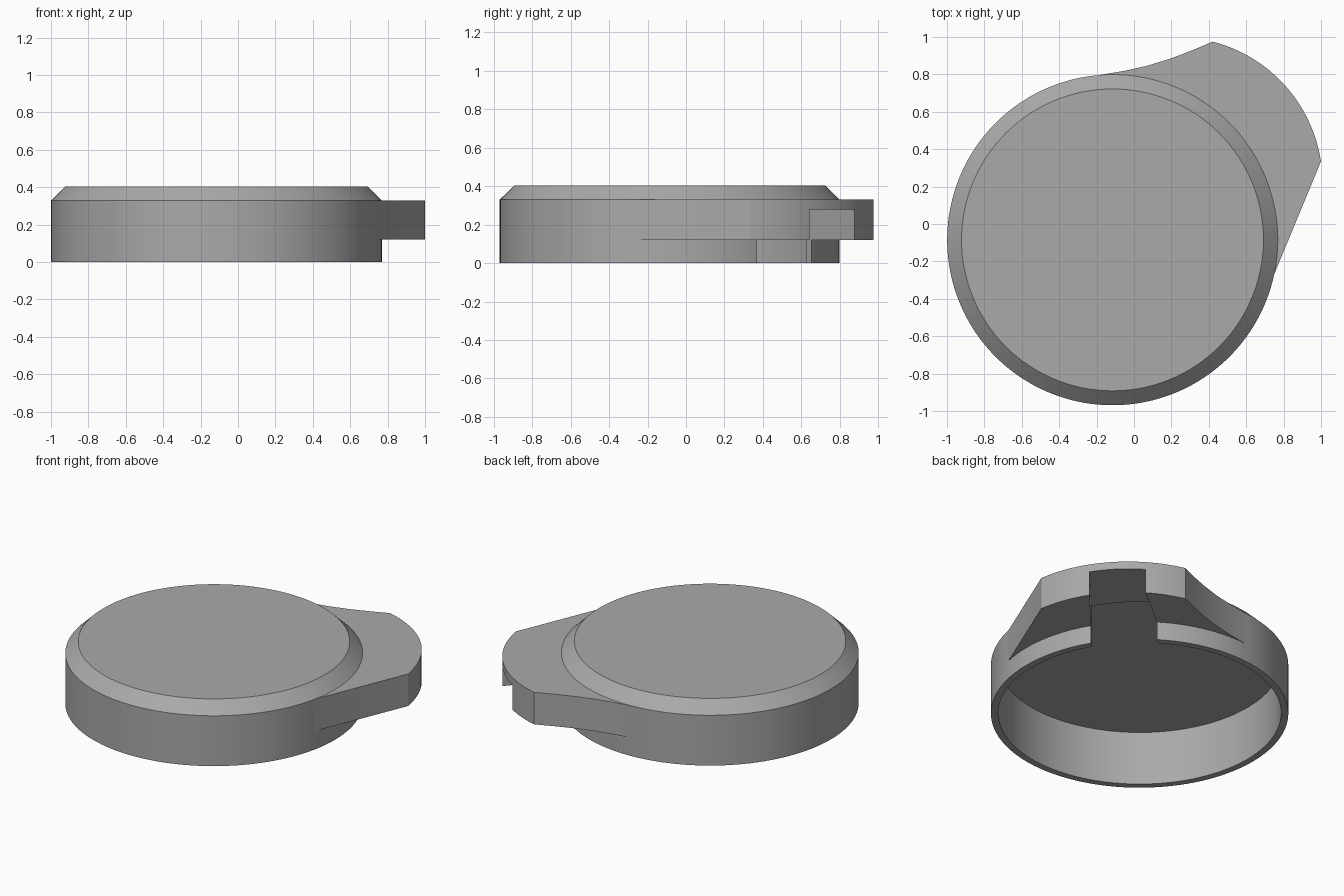
import bpy
import bmesh
from math import cos, sin, tau, radians, atan2
from mathutils import Vector

default = bpy.data.objects.get("Cube")
if default:
    bpy.data.objects.remove(default, do_unlink=True)

CENTRE = Vector((-0.115, -0.085))
RADIUS = 0.884
SEGMENTS = 128

grey = bpy.data.materials.new("plain grey")
grey.use_nodes = True
grey.diffuse_color = (0.4, 0.4, 0.4, 1)
grey.node_tree.nodes["Principled BSDF"].inputs["Base Color"].default_value = grey.diffuse_color


def loft(name, rings):
    """Closed solid through matching rings of 3D points."""
    bm = bmesh.new()
    loops = [[bm.verts.new(p) for p in ring] for ring in rings]
    count = len(loops[0])
    for low, high in zip(loops, loops[1:]):
        for i in range(count):
            j = (i + 1) % count
            bm.faces.new((low[i], low[j], high[j], high[i]))
    bm.faces.new(loops[0][::-1])
    bm.faces.new(loops[-1])
    bmesh.ops.recalc_face_normals(bm, faces=bm.faces)
    mesh = bpy.data.meshes.new(name)
    bm.to_mesh(mesh)
    bm.free()
    mesh.materials.append(grey)
    obj = bpy.data.objects.new(name, mesh)
    bpy.context.collection.objects.link(obj)
    return obj


def lathe(name, profile):
    angles = [tau * i / SEGMENTS for i in range(SEGMENTS)]
    return loft(name, [[(CENTRE.x + r * cos(a), CENTRE.y + r * sin(a), z) for a in angles]
                       for r, z in profile])


def prism(name, outline, bottom, top):
    return loft(name, [[(p[0], p[1], z) for p in outline] for z in (bottom, top)])


def boolean(target, tool, operation):
    tool.hide_render = True
    mod = target.modifiers.new(operation, "BOOLEAN")
    mod.operation = operation
    mod.solver = "EXACT"
    mod.object = tool
    bpy.context.view_layer.objects.active = target
    bpy.ops.object.modifier_apply(modifier=mod.name)
    bpy.data.objects.remove(tool, do_unlink=True)


# Round cap with a chamfered top edge
cap = lathe("cap", [(RADIUS, 0), (RADIUS, 0.33), (0.807, 0.405)])

# Thumb lug: bowed outer end, straight right flank, concave back flank
right_corner, back_corner = Vector((1.0, 0.335)), Vector((0.42, 0.975))
bow_centre, bow_radius = Vector((0.228, 0.219)), 0.78
start, end = [atan2(*(p - bow_centre).yx) for p in (right_corner, back_corner)]
steps = 24
bow = [bow_centre + bow_radius * Vector((cos(a), sin(a)))
       for a in (start + (end - start) * i / steps for i in range(1, steps))]
flank = [(0.31, 0.928), (0.2, 0.886), (0.07, 0.846), (-0.05, 0.819), (-0.2, 0.794)]
outline = [(0, 0), (0.745, -0.28), right_corner, *bow, back_corner, *flank]
boolean(cap, prism("lug", outline, 0.12, 0.33), "UNION")

# Hollow underside
boolean(cap, lathe("cavity", [(0.841, -0.1), (0.841, 0.354)]), "DIFFERENCE")

# Tapered slot through the rim and the underside of the lug
along = Vector((cos(radians(43.8)), sin(radians(43.8))))
across = Vector((-along.y, along.x))
slot = [CENTRE + along * d + across * w
        for d, w in ((0.7, -0.21), (1.4, -0.151), (1.4, 0.151), (0.7, 0.21))]
boolean(cap, prism("slot", slot, -0.1, 0.28), "DIFFERENCE")

# Smooth round walls with crisp edges
bpy.ops.object.select_all(action="DESELECT")
cap.select_set(True)
bpy.context.view_layer.objects.active = cap
bpy.ops.object.shade_smooth_by_angle(angle=radians(25))
